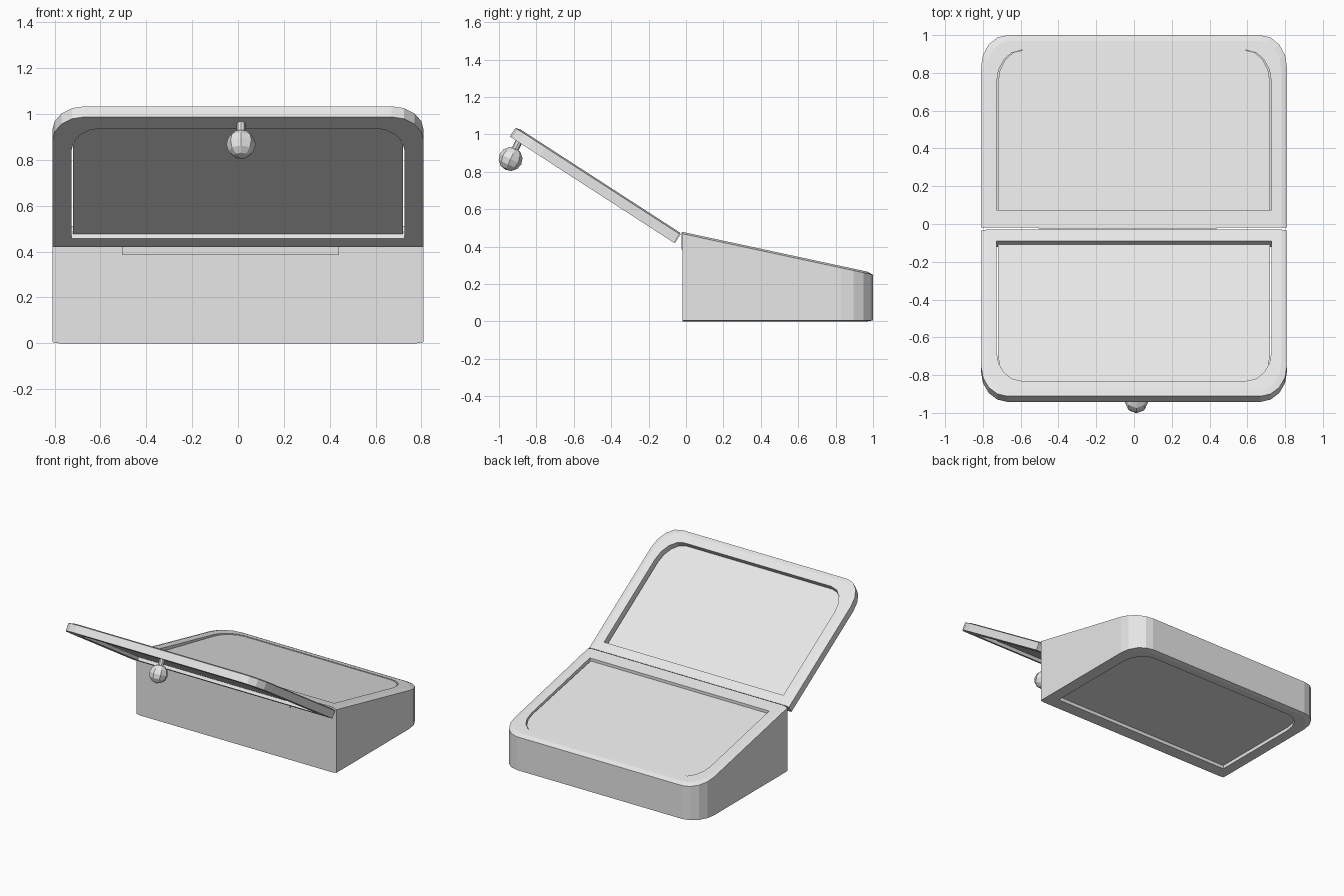
import bpy
import bmesh
import math
from mathutils import Matrix, Vector

cube = bpy.data.objects.get("Cube")
if cube:
    bpy.data.objects.remove(cube, do_unlink=True)

grey = bpy.data.materials.new("light grey")
grey.use_nodes = True
grey.diffuse_color = (0.8, 0.8, 0.8, 1)
grey.node_tree.nodes["Principled BSDF"].inputs["Base Color"].default_value = (0.8, 0.8, 0.8, 1)


def finish(name, bm, place=Matrix()):
    """Turn a bmesh into a placed object with outward normals."""
    bm.transform(place)
    bmesh.ops.recalc_face_normals(bm, faces=bm.faces)
    mesh = bpy.data.meshes.new(name)
    bm.to_mesh(mesh)
    bm.free()
    mesh.materials.append(grey)
    obj = bpy.data.objects.new(name, mesh)
    bpy.context.collection.objects.link(obj)
    return obj


def outline(w, v0, v1, rx, ry, steps=4):
    """Rectangle with two square corners at v0 and two round ones at v1."""
    arc = [(w - rx + rx * math.cos(a), v1 - ry + ry * math.sin(a))
           for a in (i * math.pi / 2 / steps for i in range(steps + 1))]
    right = [(w, v0)] + arc
    return right + [(-x, v) for x, v in reversed(right)]


def ring(bm, loop, height):
    return [bm.verts.new((x, v, height(v))) for x, v in loop]


def bridge(bm, a, b):
    n = len(a)
    for i in range(n):
        j = (i + 1) % n
        bm.faces.new((a[i], a[j], b[j], b[i]))


def frame(name, levels, place=Matrix()):
    """Hollow frame: levels go round the cross-section of the rim."""
    bm = bmesh.new()
    rings = [ring(bm, loop, h) for loop, h in levels]
    for i, r in enumerate(rings):
        bridge(bm, r, rings[(i + 1) % len(rings)])
    return finish(name, bm, place)


def panel(name, loop, height, place=Matrix(), thick=0.004):
    bm = bmesh.new()
    top = ring(bm, loop, height)
    low = ring(bm, loop, lambda v: height(v) - thick)
    bridge(bm, top, low)
    bm.faces.new(top)
    bm.faces.new(low)
    return finish(name, bm, place)


def box(name, low, high, place=Matrix()):
    bm = bmesh.new()
    low, high = Vector(low), Vector(high)
    size = Matrix.Diagonal((high - low).to_4d())
    bmesh.ops.create_cube(bm, size=1, matrix=Matrix.Translation((low + high) / 2) @ size)
    return finish(name, bm, place)


# Sloping base, open through the middle
def slope(y):
    return 0.478 - 0.215 * (y + 0.018)


base_outer = outline(0.81, -0.018, 1.0, 0.14, 0.17)
base_crown = outline(0.78, -0.018, 0.97, 0.12, 0.15)
base_hole = outline(0.727, 0.075, 0.92, 0.13, 0.17)
base_fill = [(x * 0.99, y) for x, y in base_hole]
frame("base_frame", [
    (base_outer, lambda y: 0.005),
    (base_outer, lambda y: slope(y) - 0.01),
    (base_crown, slope),
    (base_hole, slope),
    (base_hole, lambda y: 0.0),
    (base_crown, lambda y: 0.0),
])
panel("base_top_panel", base_fill, lambda y: slope(y) - 0.022 + 0.018 * y)
panel("base_bottom_panel", base_hole, lambda y: 0.029)

# Open lid, tilted back over the hinge
tilt = math.radians(32.9)
c, s = math.cos(tilt), math.sin(tilt)
lid_place = Matrix(((1, 0, 0, 0), (0, -c, s, -0.03), (0, s, c, 0.473), (0, 0, 0, 1)))

lid_outer = outline(0.81, 0, 1.045, 0.14, 0.19)
lid_crown = outline(0.78, 0, 1.015, 0.12, 0.17)
lid_hole = outline(0.727, 0.07, 0.953, 0.13, 0.18)
lid_fill = [(x * 0.99, v) for x, v in lid_hole]
frame("lid_frame", [
    (lid_outer, lambda v: -0.063),
    (lid_outer, lambda v: -0.008),
    (lid_crown, lambda v: 0.0),
    (lid_hole, lambda v: 0.0),
    (lid_hole, lambda v: -0.063),
], lid_place)
panel("lid_panel", lid_fill, lambda v: -0.036, lid_place)

# Hinge leaves
box("base_hinge_leaf", (-0.505, -0.025, 0.385), (0.44, -0.018, 0.474))
box("lid_hinge_leaf", (-0.505, -0.005, -0.06), (0.44, 0, -0.003), lid_place)

# Faceted knob on a short stem
ball = Vector((0.013, -0.938, 0.868))
root = Vector((0.013, -0.885, 0.98))
axis = root - ball
turn = axis.to_track_quat('Z', 'Y').to_matrix().to_4x4()

bm = bmesh.new()
bmesh.ops.create_uvsphere(bm, u_segments=8, v_segments=6, radius=0.064)
finish("knob_ball", bm, Matrix.Translation(ball) @ turn)

bm = bmesh.new()
bmesh.ops.create_cone(bm, cap_ends=True, segments=8, radius1=0.019, radius2=0.019,
                      depth=axis.length)
finish("knob_stem", bm, Matrix.Translation((ball + root) / 2) @ turn)
